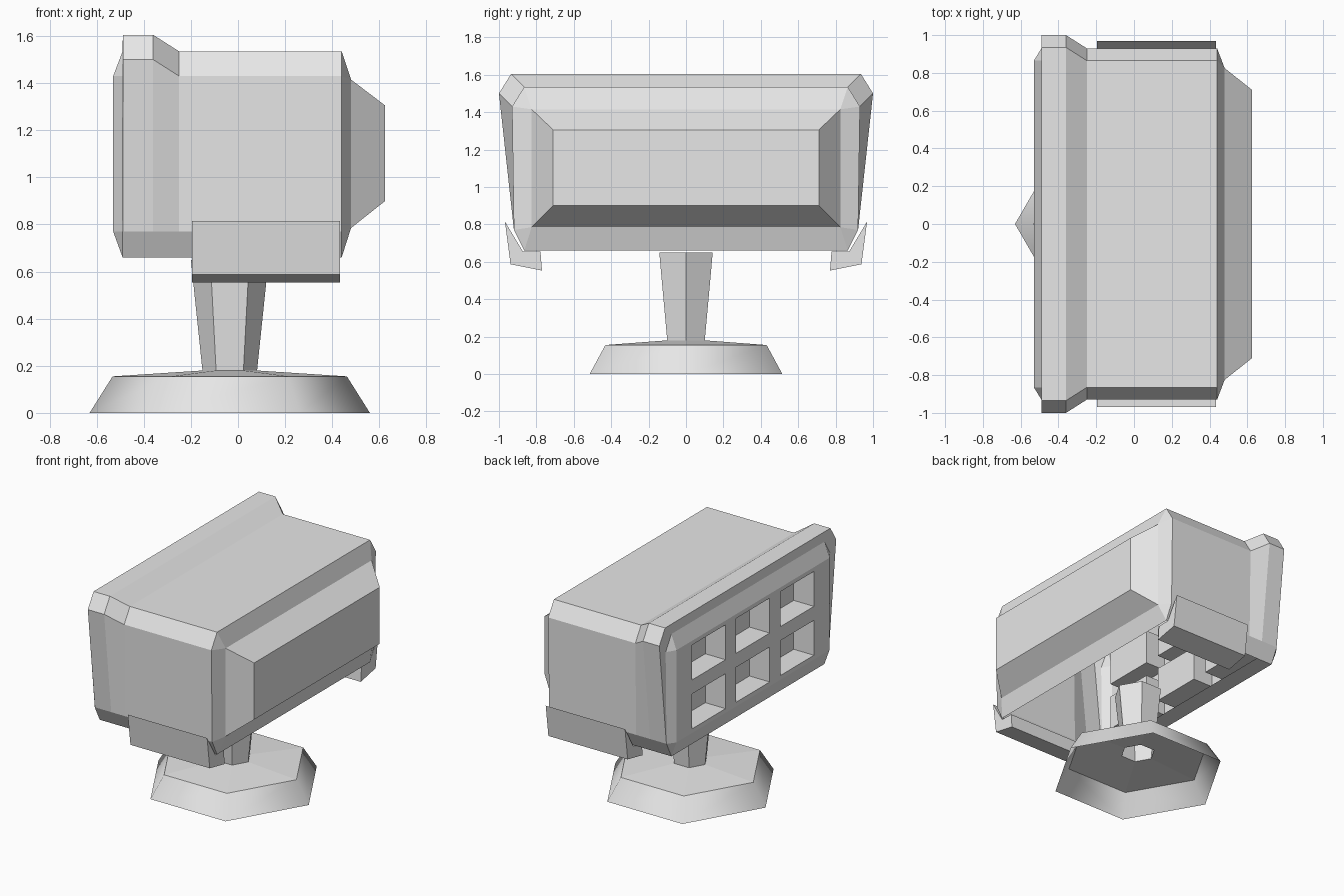
import bpy, bmesh, math

if "Cube" in bpy.data.objects:
    bpy.data.objects.remove(bpy.data.objects["Cube"])

grey = bpy.data.materials.new("light_grey")
grey.use_nodes = True
grey.diffuse_color = (0.8, 0.8, 0.8, 1)
grey.node_tree.nodes["Principled BSDF"].inputs["Base Color"].default_value = (0.8, 0.8, 0.8, 1)


def finish(name, bm, fix_normals=True):
    bmesh.ops.remove_doubles(bm, verts=bm.verts, dist=0.0005)
    if fix_normals:
        bmesh.ops.recalc_face_normals(bm, faces=bm.faces)
    mesh = bpy.data.meshes.new(name)
    bm.to_mesh(mesh)
    bm.free()
    mesh.materials.append(grey)
    obj = bpy.data.objects.new(name, mesh)
    bpy.context.collection.objects.link(obj)
    return obj


def section(bm, x, top_y, top_z, side_y, side_z, low_y, low_z, foot_y, foot_z):
    """Symmetric eight-sided ring across the housing at one x."""
    half = [(top_y, top_z), (side_y, side_z), (low_y, low_z), (foot_y, foot_z)]
    ring = half + [(-y, z) for y, z in reversed(half)]
    return [bm.verts.new((x, y, z)) for y, z in ring]


def rect(bm, x, y, low, high):
    return section(bm, x, y, high, y, high, y, low, y, low)


def bridge(bm, a, b, skip=()):
    n = len(a)
    for i in range(n):
        if i not in skip:
            j = (i + 1) % n
            bm.faces.new((a[i], a[j], b[j], b[i]))


# Housing: lofted shell, open underneath behind the front lip
FACE_X, FACE_Y, FACE_LOW, FACE_HIGH = -0.53, 0.865, 0.77, 1.43
body = (0.865, 1.535, 0.93, 1.43, 0.92, 0.77, 0.865, 0.66)
flange = (0.935, 1.605, 1.0, 1.5, 0.92, 0.77, 0.865, 0.66)
bm = bmesh.new()
rings = [rect(bm, FACE_X, FACE_Y, FACE_LOW, FACE_HIGH),
         section(bm, -0.49, *body),
         section(bm, -0.489, *flange),
         section(bm, -0.36, *flange),
         section(bm, -0.25, *body),
         section(bm, 0.44, *body),
         rect(bm, 0.48, 0.825, 0.785, 1.415),
         rect(bm, 0.625, 0.71, 0.9, 1.305)]
BOTTOM = 3
for k in range(len(rings) - 1):
    bridge(bm, rings[k], rings[k + 1], skip=(BOTTOM,) if k in (3, 4) else ())
bm.faces.new(rings[-1])
bmesh.ops.dissolve_degenerate(bm, edges=bm.edges, dist=0.0005)
finish("housing", bm)

# Front panel: grid whose cells sink into two rows of three pockets
ys = [-FACE_Y, -0.69, -0.31, -0.19, 0.19, 0.31, 0.69, FACE_Y]
zs = [FACE_LOW, 0.8, 1.05, 1.15, 1.4, FACE_HIGH]
DEPTH = 0.16
bm = bmesh.new()


def quad(*points):
    bm.faces.new([bm.verts.new(p) for p in points])


for i in range(len(ys) - 1):
    for j in range(len(zs) - 1):
        corners = [(ys[i], zs[j]), (ys[i], zs[j + 1]),
                   (ys[i + 1], zs[j + 1]), (ys[i + 1], zs[j])]
        pocket = i % 2 == 1 and j % 2 == 1
        x = FACE_X + DEPTH if pocket else FACE_X
        quad(*[(x, y, z) for y, z in corners])
        if pocket:
            for (ya, za), (yb, zb) in zip(corners, corners[1:] + corners[:1]):
                quad((FACE_X, ya, za), (FACE_X, yb, zb), (x, yb, zb), (x, ya, za))
finish("pocket_panel", bm)

# Brackets hugging the lower corners at both ends
profile = [(0.968, 0.815), (0.938, 0.587), (0.77, 0.553), (0.778, 0.654), (0.873, 0.656)]
for side, name in ((-1, "front_bracket"), (1, "back_bracket")):
    bm = bmesh.new()
    ends = [[bm.verts.new((x, side * y, z)) for y, z in profile] for x in (-0.195, 0.433)]
    bridge(bm, *ends)
    for end in ends:
        bm.faces.new(end)
    finish(name, bm)

# Stand: six-sided stem and hollow foot on one axis
AXIS_X = -0.035


def hex_ring(bm, radius, z):
    return [bm.verts.new((AXIS_X + radius * math.cos(math.radians(60 * i)),
                          radius * math.sin(math.radians(60 * i)), z)) for i in range(6)]


bm = bmesh.new()
low, high = hex_ring(bm, 0.116, 0.18), hex_ring(bm, 0.165, 0.65)
bridge(bm, low, high)
bm.faces.new(high)
finish("stem", bm)

bm = bmesh.new()
rim, shoulder, collar = hex_ring(bm, 0.595, 0), hex_ring(bm, 0.4975, 0.155), hex_ring(bm, 0.116, 0.18)
bridge(bm, rim, shoulder)
for face in bm.faces:
    face.smooth = True
bridge(bm, shoulder, collar)
for edge in bm.edges:
    if all(v in shoulder for v in edge.verts):
        edge.smooth = False
finish("foot", bm)
